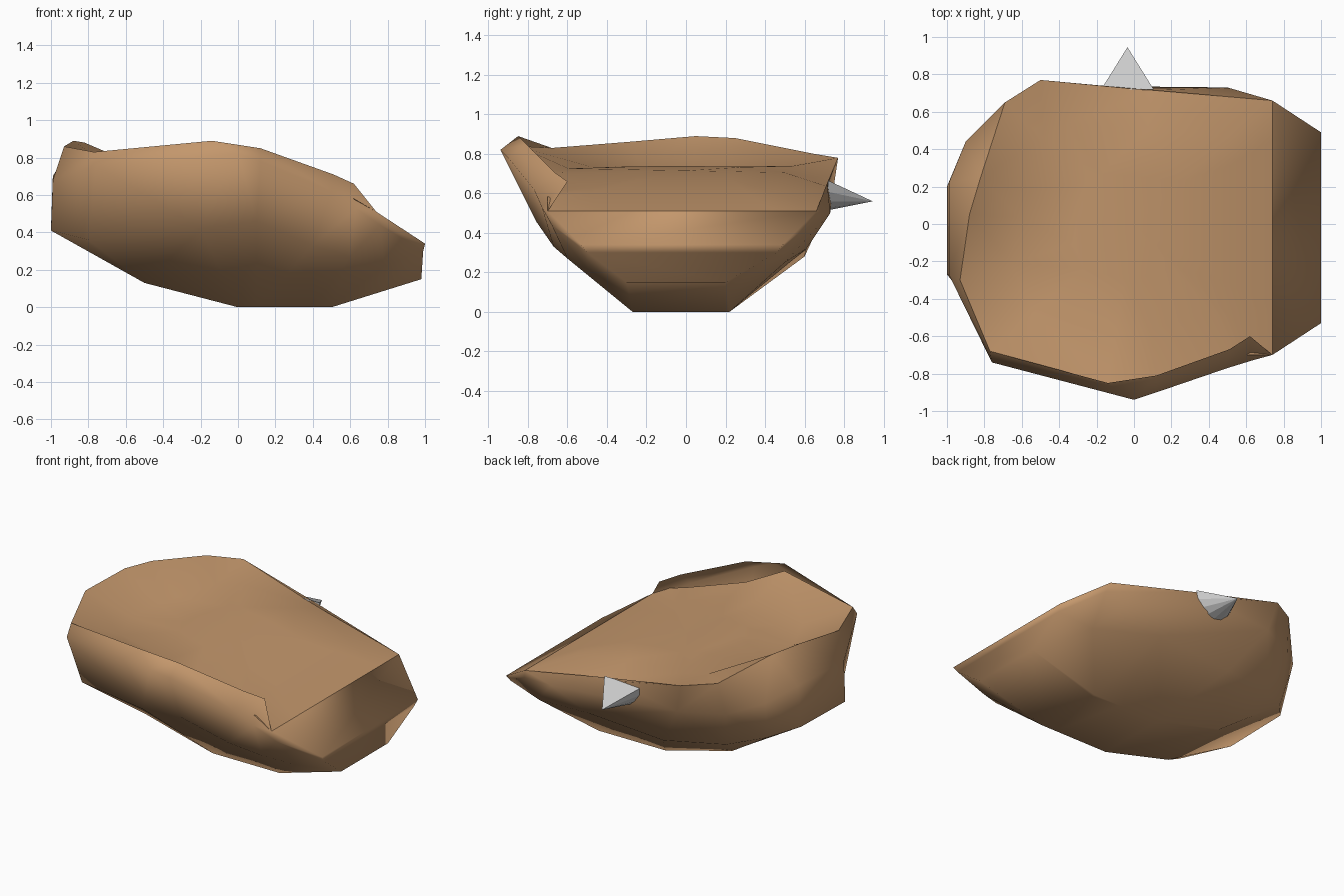
import bpy, bmesh, math

if "Cube" in bpy.data.objects:
    bpy.data.objects.remove(bpy.data.objects["Cube"])

brown = bpy.data.materials.new("brown")
brown.diffuse_color = (0.55, 0.31, 0.15, 1)
brown.use_nodes = True
brown.node_tree.nodes["Principled BSDF"].inputs["Base Color"].default_value = brown.diffuse_color


def clamp(v, lo, hi):
    return max(lo, min(hi, v))


def build(name, rings, cap=True, extra=None, mat=None, angle=40):
    """Skin a stack of equal-length closed rings; extra is one more face on the first ring."""
    bm = bmesh.new()
    rows = [[bm.verts.new(p) for p in r] for r in rings]
    n = len(rows[0])
    for a, b in zip(rows, rows[1:]):
        for i in range(n):
            j = (i + 1) % n
            bm.faces.new((a[i], b[i], b[j], a[j]))
    if cap:
        bm.faces.new(rows[-1][::-1])
    if extra:
        bm.faces.new([rows[0][i] for i in extra])
    bmesh.ops.remove_doubles(bm, verts=bm.verts[:], dist=0.001)
    bmesh.ops.triangulate(bm, faces=bm.faces[:])
    me = bpy.data.meshes.new(name)
    bm.to_mesh(me)
    bm.free()
    ob = bpy.data.objects.new(name, me)
    bpy.context.collection.objects.link(ob)
    if mat:
        me.materials.append(mat)
    bpy.ops.object.select_all(action='DESELECT')
    ob.select_set(True)
    bpy.context.view_layer.objects.active = ob
    bpy.ops.object.shade_smooth_by_angle(angle=math.radians(angle))
    return ob


# Rings run counter-clockwise from the front right corner
rim = [(1, -.53, .34), (1, .49, .34), (.74, .66, .51), (.1, .715, .655),
       (-.5, .77, .78), (-.69, .65, .80), (-.82, .25, .88), (-.88, .05, .89),
       (-.93, -.3, .86), (-.77, -.68, .83), (-.14, -.85, .89), (.12, -.81, .85),
       (.51, -.67, .71), (.62, -.60, .66), (.74, -.70, .51)]
belly = [(.99, -.50, .30), (.99, .46, .30), (.76, .64, .45), (.5, .73, .50),
         (-.45, .74, .58), (-.72, .60, .58), (-.90, .44, .64), (-.99, .22, .70),
         (-.99, -.27, .68), (-.76, -.74, .76), (0, -.94, .82), (.12, -.90, .78),
         (.5, -.77, .62), (.63, -.73, .53), (.76, -.68, .44)]
lower = [(.98, -.30, .15), (.98, .20, .15), (.75, .50, .25), (.3, .61, .32),
         (-.25, .60, .28), (-.65, .50, .32), (-.86, .36, .37), (-1, .20, .42),
         (-1, -.27, .41), (-.80, -.52, .36), (-.2, -.73, .42), (.1, -.76, .46),
         (.4, -.67, .33), (.6, -.60, .27), (.78, -.50, .22)]
base = []
for x, y, z in lower:
    x, y = clamp(x, -.5, .5), clamp(y, -.27, .22)
    base.append((x, y, max(0, -.26 * x)) if x < -.3 else (max(x, 0), y, 0))

# Outer shell, with the slope down to the low right end
build("body_shell", [rim, belly, lower, base], extra=(14, 0, 1, 2),
      mat=brown, angle=120)


# Dished top surface, meeting the rim on the left and dipping at the front right
def top_z(x):
    return .715 - .13 * x - .18 * x * x


inset = list(rim)
inset[0], inset[1] = (.74, -.45, .51), (.74, .45, .51)
for i, drop in {3: .02, 10: .05, 11: .14, 12: .10, 13: .08}.items():
    x, y, z = rim[i]
    inset[i] = (x, min(y, -.70) if i > 9 else y, z - drop)
rings = [[(0, 0, top_z(0))] * len(rim)]
for s in (.35, .7):
    rings.append([(x * s, y * s, top_z(x * s)) for x, y, z in inset])
build("top_surface", rings + [inset], cap=False, mat=brown, angle=120)

# Half cone on the back, flat on top
cx = -.035
tip = (cx, .945, .56)
arc = []
for k in range(9):
    t = math.pi * k / 8
    arc.append((cx + .14 * math.cos(t), .72, .665 - .15 * math.sin(t)))
build("spike", [[tip] * 9, arc], angle=20)
